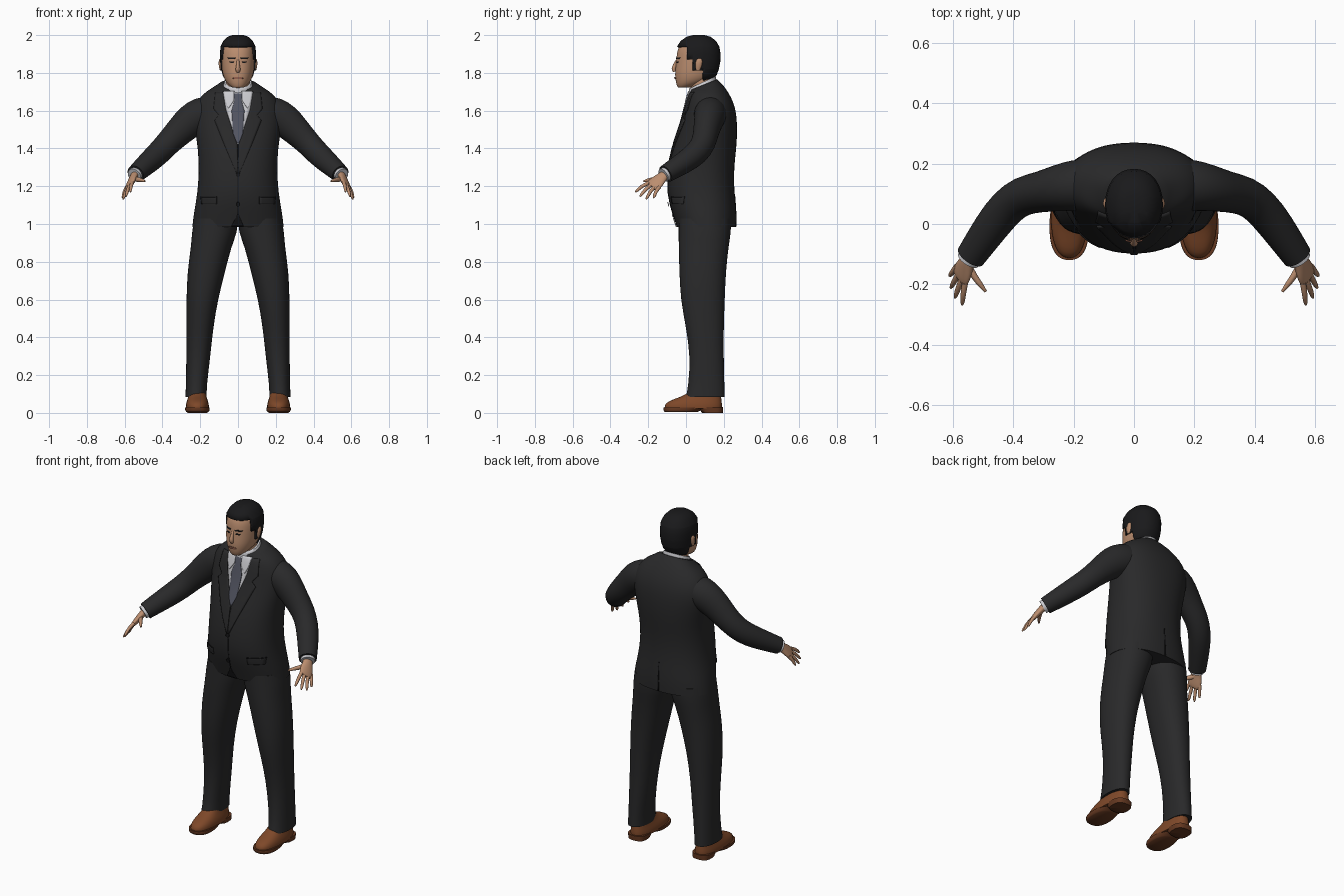
import bpy, bmesh
from math import sin, cos, pi, radians, copysign
from mathutils import Vector
from mathutils.bvhtree import BVHTree

cube = bpy.data.objects.get("Cube")
if cube:
    bpy.data.objects.remove(cube)


def material(name, *rgb):
    m = bpy.data.materials.new(name)
    m.use_nodes = True
    m.diffuse_color = (*rgb, 1)
    m.node_tree.nodes["Principled BSDF"].inputs["Base Color"].default_value = (*rgb, 1)
    return m


SUIT = material("charcoal suit", .022, .022, .023)
SEAM = material("dark seam", .008, .008, .009)
SHIRT = material("pale shirt", .60, .60, .63)
TIE = material("slate tie", .085, .09, .12)
SKIN = material("skin", .50, .27, .16)
LIP = material("lip", .32, .13, .085)
HAIR = material("black hair", .010, .010, .011)
SHOE = material("brown leather", .21, .065, .022)
SOLE = material("dark brown sole", .13, .04, .015)


def finish(name, bm, mat, subsurf=1, solid=0, angle=60):
    """Turn a bmesh into a smooth shaded object."""
    bmesh.ops.recalc_face_normals(bm, faces=bm.faces)
    mesh = bpy.data.meshes.new(name)
    bm.to_mesh(mesh)
    bm.free()
    mesh.materials.append(mat)
    ob = bpy.data.objects.new(name, mesh)
    bpy.context.collection.objects.link(ob)
    bpy.ops.object.select_all(action='DESELECT')
    ob.select_set(True)
    bpy.context.view_layer.objects.active = ob
    bpy.ops.object.shade_smooth_by_angle(angle=radians(angle))
    if solid:
        mod = ob.modifiers.new("Thickness", 'SOLIDIFY')
        mod.thickness = solid
    if subsurf:
        mod = ob.modifiers.new("Smooth", 'SUBSURF')
        mod.levels = mod.render_levels = subsurf
    return ob


def skin_rings(rings, n, power=2.0):
    """Bridge superelliptic rings (centre, u axis, v axis) and cap both ends."""
    bm = bmesh.new()
    crease = bm.edges.layers.float.new("crease_edge")

    def bulge(t):
        return copysign(abs(t) ** (2 / power), t)
    loops = [[bm.verts.new(c + u * bulge(cos(2 * pi * k / n)) + v * bulge(sin(2 * pi * k / n)))
              for k in range(n)] for c, u, v in rings]
    for a, b in zip(loops, loops[1:]):
        for k in range(n):
            j = (k + 1) % n
            bm.faces.new((a[k], a[j], b[j], b[k]))
    for end in (loops[0], loops[-1]):
        for e in bm.faces.new(end).edges:
            e[crease] = 1
    return bm


def level_rings(rows, x=0, grow=0):
    """Rows of (z, half width, front y, back y, optional backward rise)."""
    return [(Vector((x + (r[5] if len(r) > 5 else 0), (r[2] + r[3]) / 2, r[0])),
             Vector((r[1] + grow, 0, 0)),
             Vector((0, (r[3] - r[2]) / 2 + grow, r[4] if len(r) > 4 else 0))) for r in rows]


def loft(name, rows, mat, x=0, n=24, power=2.0):
    return finish(name, skin_rings(level_rings(rows, x), n, power), mat)


def tube(name, path, mat, side, wide=(0, 0, 1), n=12):
    """Sweep an ellipse along points of (x, y, z, wide radius, thin radius)."""
    pts = [Vector((side * p[0], p[1], p[2])) for p in path]
    wide = Vector((side * wide[0], wide[1], wide[2]))
    rings = []
    for i, p in enumerate(path):
        t = (pts[min(i + 1, len(pts) - 1)] - pts[max(i - 1, 0)]).normalized()
        u = (wide - t * wide.dot(t)).normalized()
        rings.append((pts[i], u * p[3], t.cross(u) * p[4]))
    return finish(name, skin_rings(rings, n), mat)


def surface(ob):
    return BVHTree.FromObject(ob, bpy.context.evaluated_depsgraph_get())


def plate(name, tree, rows, mat, side=1, lift=.003, thick=.004, back=False):
    """Thin sheet laid on a surface; rows are (z, x start, x end)."""
    bm = bmesh.new()
    grid, steps, cols = [], 6, 6
    for (z0, a0, b0), (z1, a1, b1) in zip(rows, rows[1:]):
        for s in range(steps + 1):
            t = s / steps
            a, b, z = a0 + (a1 - a0) * t, b0 + (b1 - b0) * t, z0 + (z1 - z0) * t
            if grid and s == 0:
                continue
            line = []
            for c in range(cols + 1):
                x = side * (a + (b - a) * c / cols)
                d = 1 if back else -1
                hit = tree.ray_cast(Vector((x, d, z)), Vector((0, -d, 0)))[0]
                hit = hit or tree.find_nearest(Vector((x, .1 * d, z)))[0]
                line.append(bm.verts.new((x, hit.y + d * lift, z)))
            grid.append(line)
    for p, q in zip(grid, grid[1:]):
        for c in range(cols):
            bm.faces.new((p[c], p[c + 1], q[c + 1], q[c]))
    return finish(name, bm, mat, subsurf=0, solid=thick)


# Jacket body
jacket = loft("jacket", [
    (.985, .243, -.05, .265), (1.05, .236, -.07, .267), (1.12, .223, -.092, .262),
    (1.2, .212, -.102, .255), (1.3, .208, -.093, .255), (1.4, .213, -.073, .267),
    (1.48, .226, -.045, .272), (1.56, .236, -.018, .27), (1.62, .23, -.005, .26),
    (1.67, .203, .008, .24), (1.70, .17, .015, .217, .008), (1.72, .135, .02, .195, .018),
    (1.738, .10, .025, .165, .028)], SUIT, n=32, power=2.25)
cloth = surface(jacket)

# Shirt front, tie, lapels and small jacket details
plate("shirt_front", cloth, [(1.425, -.004, .004), (1.53, -.04, .04), (1.61, -.065, .065),
                             (1.70, -.08, .08)], SHIRT)
plate("tie", cloth, [(1.43, -.006, .006), (1.48, -.026, .026), (1.60, -.034, .034),
                     (1.655, -.018, .018), (1.69, -.025, .025)], TIE, lift=.008, thick=.006)
plate("jacket_closure", cloth, [(1.04, -.003, .003), (1.42, -.002, .004)], SEAM, lift=.002, thick=.003)
plate("hem_opening", cloth, [(.988, -.035, .03), (1.05, -.003, .003)], SEAM, lift=.002, thick=.003)
plate("back_vent", cloth, [(.988, -.004, .004), (1.16, -.002, .002)], SEAM, lift=.002, thick=.003, back=True)
for z in (1.26, 1.105):
    plate("button", cloth, [(z - .011, -.005, .005), (z - .005, -.011, .011),
                            (z + .005, -.011, .011), (z + .011, -.005, .005)], SEAM, lift=.007)
for side, label in ((1, "left"), (-1, "right")):
    plate(label + "_lapel", cloth, [(1.27, 0, .008), (1.425, .004, .075), (1.55, .045, .125),
                                    (1.575, .054, .10), (1.61, .065, .13), (1.70, .08, .12)],
          SUIT, side, lift=.007, thick=.007)
    plate(label + "_shirt_collar_flap", cloth, [(1.615, .048, .054), (1.655, .022, .07),
                                                (1.705, .02, .078)], SHIRT, side, lift=.009, thick=.006)
    plate(label + "_pocket_flap", cloth, [(1.105, .115, .195), (1.14, .115, .198)],
          SUIT, side, lift=.007, thick=.007)
    plate(label + "_pocket_seam", cloth, [(1.14, .112, .198), (1.145, .112, .198)],
          SEAM, side, lift=.005)

# Neck and standing shirt collar
loft("neck", [(1.67, .066, .025, .15), (1.74, .064, .022, .15), (1.81, .062, .03, .145)], SKIN)
loft("shirt_collar", [(1.70, .088, .012, .165, .03), (1.735, .079, .014, .162, .032),
                      (1.75, .073, .016, .158, .033)], SHIRT)

# Head
skull = [(1.722, .03, -.042, .02), (1.735, .05, -.05, .06), (1.76, .07, -.056, .13),
         (1.79, .081, -.059, .157), (1.82, .086, -.057, .168), (1.86, .089, -.053, .176),
         (1.90, .090, -.050, .177), (1.935, .086, -.042, .170), (1.962, .072, -.022, .153),
         (1.982, .050, .008, .125), (1.99, .025, .04, .095)]
head = loft("head", skull, SKIN, power=2.15)
face = surface(head)

# Hair shell: slightly larger skull, cut along the hairline
bm = skin_rings(level_rings([(r[0] + max(0, r[0] - 1.88) * .085, *r[1:]) for r in skull[2:]],
                            grow=.006), 32, 2.15)
cuts = [((0, 0, 1.94), (0, 0, 1)), ((0, .005, 0), (0, 1, 0)), ((0, .035, 0), (0, 1, 0)),
        ((0, 0, 1.87), (0, 0, 1)), ((0, .09, 0), (0, 1, 0)), ((0, 0, 1.82), (0, 0, 1))]
for co, no in cuts:
    bmesh.ops.bisect_plane(bm, geom=bm.verts[:] + bm.edges[:] + bm.faces[:], plane_co=co, plane_no=no)


def is_hair(p):
    return p.z > 1.94 or (p.y > .005 and p.z > 1.87) or (p.y > .035 and p.z > 1.82) or p.y > .09


bare = [f for f in bm.faces if not is_hair(f.calc_center_median()) or f.normal.z < -.9]
bmesh.ops.delete(bm, geom=bare, context='FACES')
finish("hair", bm, HAIR, subsurf=0, solid=.008)

# Facial features
tube("nose", [(0, -.046, 1.868, .007, .007), (0, -.06, 1.84, .009, .011),
              (0, -.067, 1.819, .015, .013), (0, -.06, 1.806, .011, .008)], SKIN, 1, (1, 0, 0))
plate("mouth", face, [(1.768, -.02, .02), (1.773, -.028, .028), (1.779, -.018, .018)], LIP, lift=.002)
for side, label in ((1, "left"), (-1, "right")):
    plate(label + "_eyebrow", face, [(1.874, .016, .05), (1.882, .014, .056)], HAIR, side)
    plate(label + "_eye", face, [(1.853, .024, .04), (1.857, .02, .046), (1.861, .024, .042)],
          SEAM, side, lift=.002)
    loft(label + "_ear", [(1.812, .004, .055, .072), (1.825, .008, .05, .08),
                          (1.85, .012, .048, .088), (1.868, .01, .052, .088),
                          (1.876, .004, .06, .08)], SKIN, x=side * .092, n=12)

# Arms, cuffs and hands
ACROSS = Vector((.41, .86, -.32))
TIPS = {"index": (.57, -.268, 1.17), "middle": (.594, -.245, 1.146),
        "ring": (.608, -.212, 1.132), "little": (.612, -.172, 1.138)}
for side, label in ((1, "left"), (-1, "right")):
    tube(label + "_sleeve", [
        (.14, .13, 1.59, .088, .085), (.195, .128, 1.58, .096, .088), (.25, .12, 1.55, .091, .078),
        (.31, .106, 1.49, .078, .068), (.37, .095, 1.43, .068, .066), (.42, .06, 1.375, .066, .064),
        (.475, -.01, 1.325, .06, .06), (.542, -.108, 1.265, .048, .05)], SUIT, side, n=20)
    tube(label + "_shirt_cuff", [(.53, -.09, 1.276, .038, .04), (.55, -.12, 1.258, .038, .04)],
         SHIRT, side, n=16)
    tube(label + "_palm", [
        (.54, -.10, 1.27, .026, .022), (.554, -.128, 1.247, .03, .02), (.564, -.15, 1.226, .042, .017),
        (.576, -.176, 1.202, .043, .014), (.578, -.182, 1.197, .036, .008)], SKIN, side, ACROSS, 16)
    for i, (finger, tip) in enumerate(TIPS.items()):
        base = Vector((.574, -.168, 1.208)) + ACROSS * (.022 * i - .033)
        tip = Vector(tip)
        mid = base.lerp(tip, .5) + Vector((.002, -.004, .005))
        tube(f"{label}_{finger}_finger", [(*base, .011, .011), (*mid, .0105, .010),
                                          (*base.lerp(tip, .88), .009, .008), (*tip, .004, .004)],
             SKIN, side, ACROSS, 8)
    tube(label + "_thumb", [(.552, -.135, 1.24, .016, .014), (.53, -.175, 1.235, .014, .012),
                            (.508, -.203, 1.232, .011, .010), (.492, -.224, 1.226, .005, .005)],
         SKIN, side, n=8)

# Trouser legs and shoes
for side, label in ((1, "left"), (-1, "right")):
    leg = [(.085, .057, -.002, .206, 0, .222), (.14, .055, .012, .204, 0, .221),
           (.3, .064, .022, .2, 0, .21), (.45, .071, 0, .2, 0, .202),
           (.6, .084, -.03, .206, 0, .19), (.75, .101, -.036, .212, 0, .168),
           (.88, .107, -.04, .226, 0, .142), (.96, .122, -.04, .24, 0, .123),
           (1.03, .116, -.04, .24, 0, .116)]
    loft(label + "_trouser_leg", [(*r[:5], side * r[5]) for r in leg], SUIT, power=2.2)
    x = side * .215
    loft(label + "_shoe", [(.022, .061, -.114, .19), (.04, .062, -.115, .192), (.058, .058, -.10, .19),
                           (.075, .052, -.06, .188), (.09, .047, -.015, .185),
                           (.12, .042, .03, .18)], SHOE, x, power=2.4)
    loft(label + "_shoe_sole", [(.004, .058, -.112, .06), (.012, .066, -.121, .075),
                                (.028, .066, -.121, .11)], SOLE, x, power=2.4)
    loft(label + "_shoe_heel", [(0, .054, .085, .195), (.03, .058, .06, .197)], SOLE, x, power=2.8)
